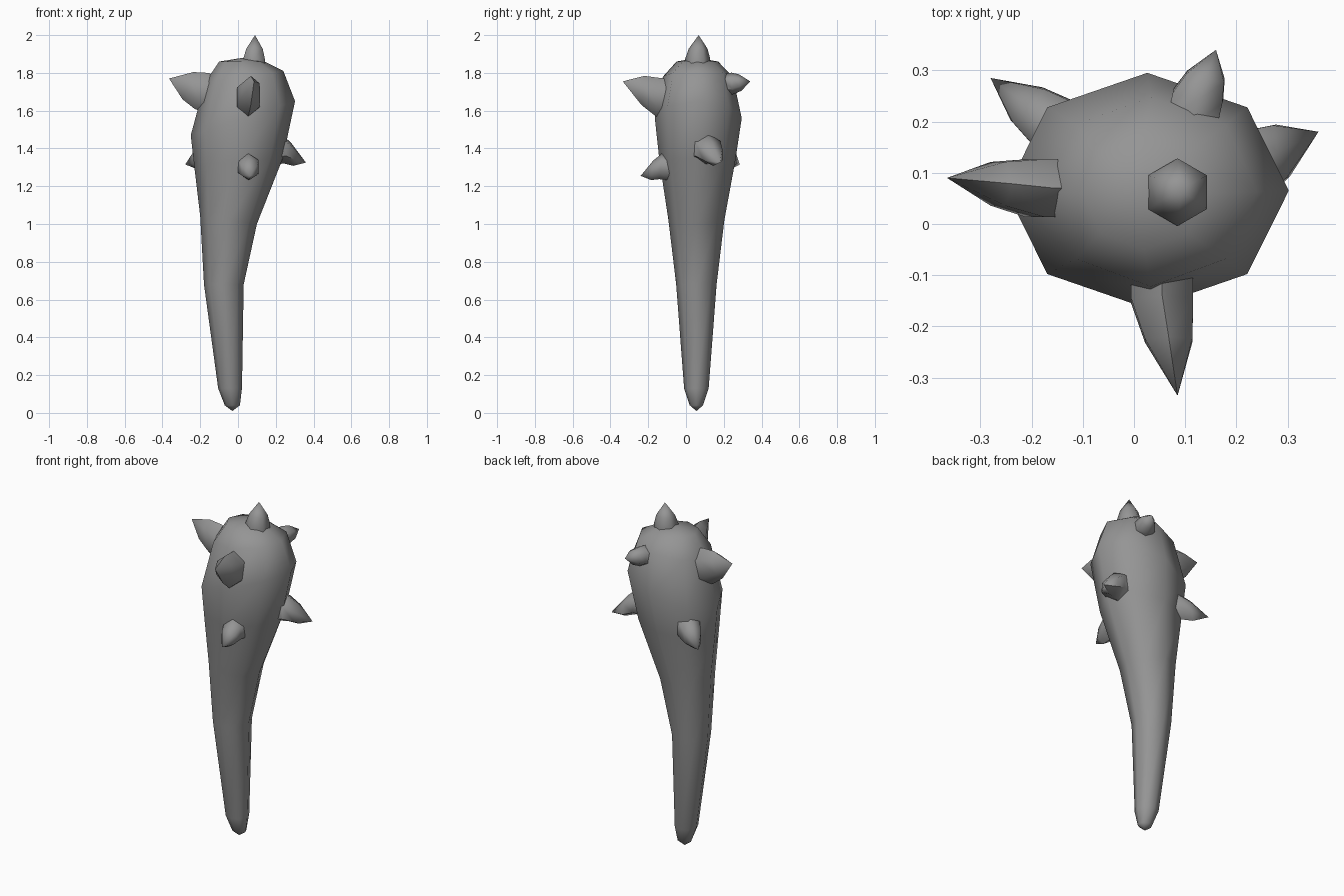
import bpy, bmesh, math
from mathutils import Vector

cube = bpy.data.objects.get("Cube")
if cube:
    bpy.data.objects.remove(cube)

grey = bpy.data.materials.new("stone grey")
grey.use_nodes = True
GREY = (0.3, 0.3, 0.3, 1)
grey.diffuse_color = GREY
grey.node_tree.nodes["Principled BSDF"].inputs["Base Color"].default_value = GREY


def loft(name, rings, start, end, angle):
    """Skin a list of equal point rings, closing each end at a point."""
    bm = bmesh.new()
    loops = [[bm.verts.new(p) for p in ring] for ring in rings]
    n = len(loops[0])
    for a, b in zip(loops, loops[1:]):
        for i in range(n):
            j = (i + 1) % n
            bm.faces.new((a[i], a[j], b[j], b[i]))
    for loop, tip in ((loops[0], start), (loops[-1], end)):
        v = bm.verts.new(tip)
        for i in range(n):
            bm.faces.new((loop[i], loop[(i + 1) % n], v))
    bmesh.ops.recalc_face_normals(bm, faces=bm.faces)
    mesh = bpy.data.meshes.new(name)
    bm.to_mesh(mesh)
    bm.free()
    mesh.materials.append(grey)
    obj = bpy.data.objects.new(name, mesh)
    bpy.context.collection.objects.link(obj)
    bpy.ops.object.select_all(action='DESELECT')
    obj.select_set(True)
    bpy.context.view_layer.objects.active = obj
    bpy.ops.object.shade_smooth_by_angle(angle=math.radians(angle))


# Club body: height, centre x, centre y, radius x, radius y, tilt
profile = [
    (0.04, -0.03, 0.055, 0.04, 0.035, 0),
    (0.13, -0.042, 0.055, 0.063, 0.065, 0),
    (0.68, -0.075, 0.055, 0.105, 0.107, 0),
    (1.02, -0.05, 0.055, 0.15, 0.148, -0.02),
    (1.33, 0.003, 0.06, 0.235, 0.2, 0.02),
    (1.56, 0.026, 0.065, 0.276, 0.23, 0.09),
    (1.78, 0.033, 0.063, 0.207, 0.185, 0.03),
    (1.86, 0.02, 0.06, 0.12, 0.11, 0),
]
rings = []
for z, cx, cy, rx, ry, tilt in profile:
    ring = []
    for i in range(8):
        c, s = math.cos(i * math.pi / 4), math.sin(i * math.pi / 4)
        ring.append((cx + rx * c, cy + ry * s, z + tilt * c))
    rings.append(ring)
loft("club_body", rings, (-0.03, 0.055, 0.01), (0.025, 0.06, 1.88), 80)


def spike(name, base, tip, axis, side, rise):
    """Six-sided thorn leaning from its base to its tip."""
    base, tip, axis = Vector(base), Vector(tip), Vector(axis).normalized()
    ref = Vector((0, 0, 1)) if abs(axis.z) < 0.9 else Vector((0, 1, 0))
    u = ref.cross(axis).normalized()
    v = axis.cross(u)
    rings = []
    for t, k in ((-0.25, 1), (0, 1), (0.42, 0.76)):
        centre = base + (axis * t * 0.2 if t < 0 else (tip - base) * t)
        rings.append([centre + u * side * k * math.cos(a) + v * rise * k * math.sin(a)
                      for a in (math.pi * (i / 3 + 1 / 6) for i in range(6))])
    loft(name, rings, base - axis * 0.06, tip, 60)


# Thorns: base, tip, base direction, half width, half height
spike("top_spike", (0.085, 0.062, 1.875), (0.09, 0.067, 2.0), (0, 0, 1), 0.066, 0.066)
spike("right_upper_spike", (-0.193, 0.07, 1.705), (-0.365, 0.09, 1.77), (-0.93, 0, 0.37), 0.065, 0.102)
spike("front_upper_spike", (0.055, -0.15, 1.672), (0.085, -0.335, 1.755), (0, -1, 0.1), 0.07, 0.102)
spike("left_lower_spike", (0.235, 0.115, 1.4), (0.36, 0.18, 1.325), (0.95, 0.25, 0.1), 0.08, 0.08)
spike("back_right_lower_spike", (-0.155, 0.195, 1.375), (-0.28, 0.285, 1.315), (-0.7, 0.7, 0.1), 0.068, 0.08)
spike("back_upper_spike", (0.125, 0.25, 1.745), (0.16, 0.34, 1.755), (0.2, 0.9, 0.15), 0.057, 0.057)
spike("front_lower_spike", (0.055, -0.135, 1.305), (0.065, -0.24, 1.255), (0, -1, 0.1), 0.062, 0.068)
